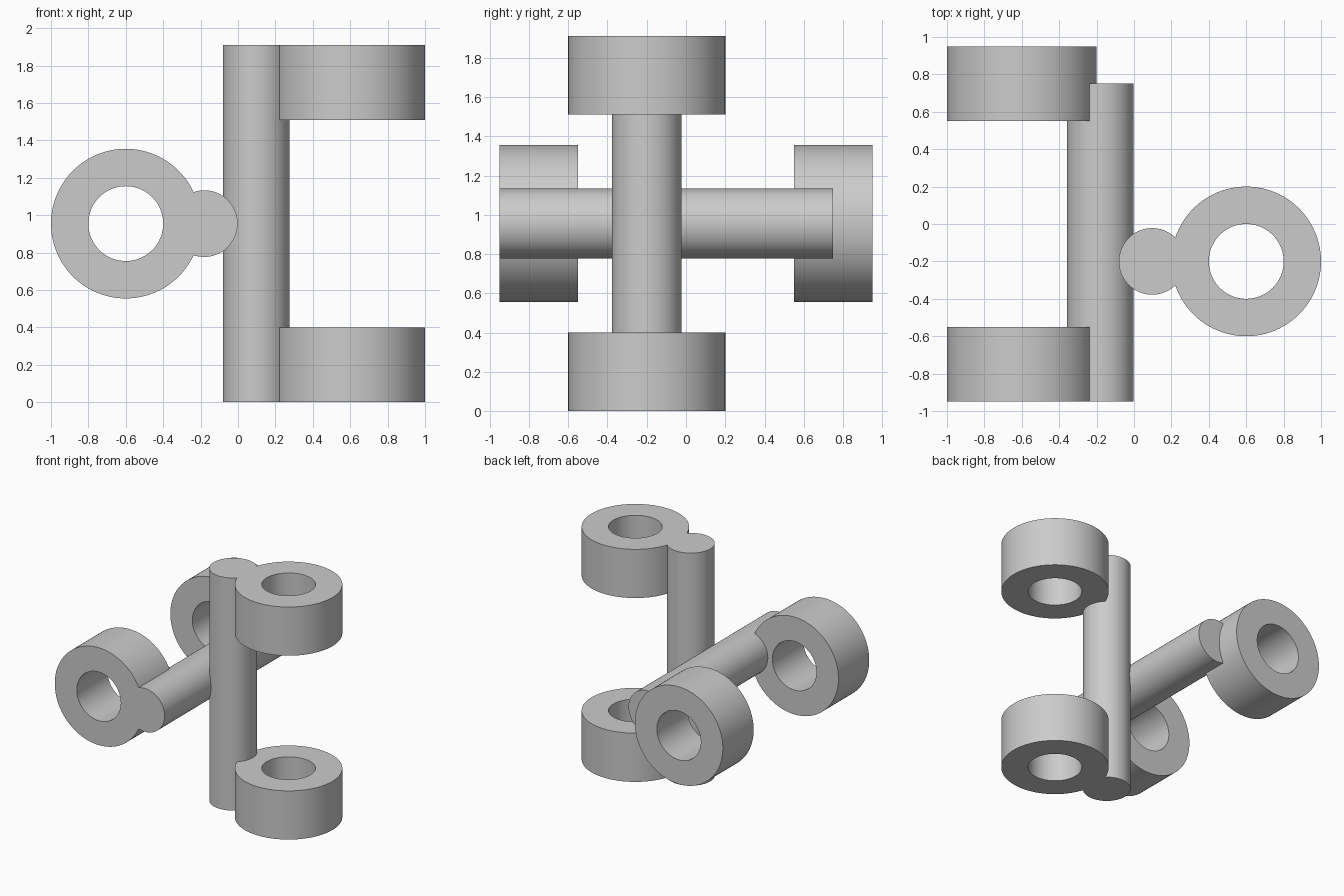
import bpy
import math

cube = bpy.data.objects.get("Cube")
if cube:
    bpy.data.objects.remove(cube, do_unlink=True)

grey = bpy.data.materials.new("plain grey")
grey.use_nodes = True
COLOUR = (0.6, 0.6, 0.6, 1)
grey.diffuse_color = COLOUR
grey.node_tree.nodes["Principled BSDF"].inputs["Base Color"].default_value = COLOUR

RING_R, BORE_R, ROD_R = 0.4, 0.2, 0.178


def cylinder(name, x, across, start, end, radius, lying):
    """Cylinder running along z, or along y when lying."""
    mid = (start + end) / 2
    bpy.ops.mesh.primitive_cylinder_add(
        vertices=96, radius=radius, depth=end - start,
        location=(x, mid, across) if lying else (x, across, mid),
        rotation=(math.pi / 2 if lying else 0, 0, 0))
    obj = bpy.context.object
    obj.name = name
    obj.data.materials.append(grey)
    return obj


def combine(target, tool, operation):
    mod = target.modifiers.new(operation.lower(), "BOOLEAN")
    mod.operation, mod.object, mod.solver = operation, tool, "EXACT"
    bpy.context.view_layer.objects.active = target
    bpy.ops.object.modifier_apply(modifier=mod.name)
    bpy.data.objects.remove(tool, do_unlink=True)


def bracket(name, rod_x, ring_x, across, rod_span, ring_spans, lying):
    """Round rod with a thick eye ring merged into it at each end."""
    body = cylinder(name, rod_x, across, *rod_span, ROD_R, lying)
    for start, end in ring_spans:
        combine(body, cylinder("ring", ring_x, across, start, end, RING_R, lying), "UNION")
    # One bore passes through both rings
    combine(body, cylinder("bore", ring_x, across, -2, 3, BORE_R, lying), "DIFFERENCE")
    bpy.ops.object.select_all(action="DESELECT")
    body.select_set(True)
    bpy.context.view_layer.objects.active = body
    bpy.ops.object.shade_smooth_by_angle(angle=math.radians(30))


# Upright rod with rings on the left
bracket("upright_bracket", 0.097, 0.6, -0.2, (0, 1.91),
        [(0, 0.4), (1.51, 1.91)], False)
# Lying rod with rings on the right; its rod stops short at the back
bracket("lying_bracket", -0.18, -0.6, 0.955, (-0.95, 0.75),
        [(-0.95, -0.55), (0.55, 0.95)], True)
